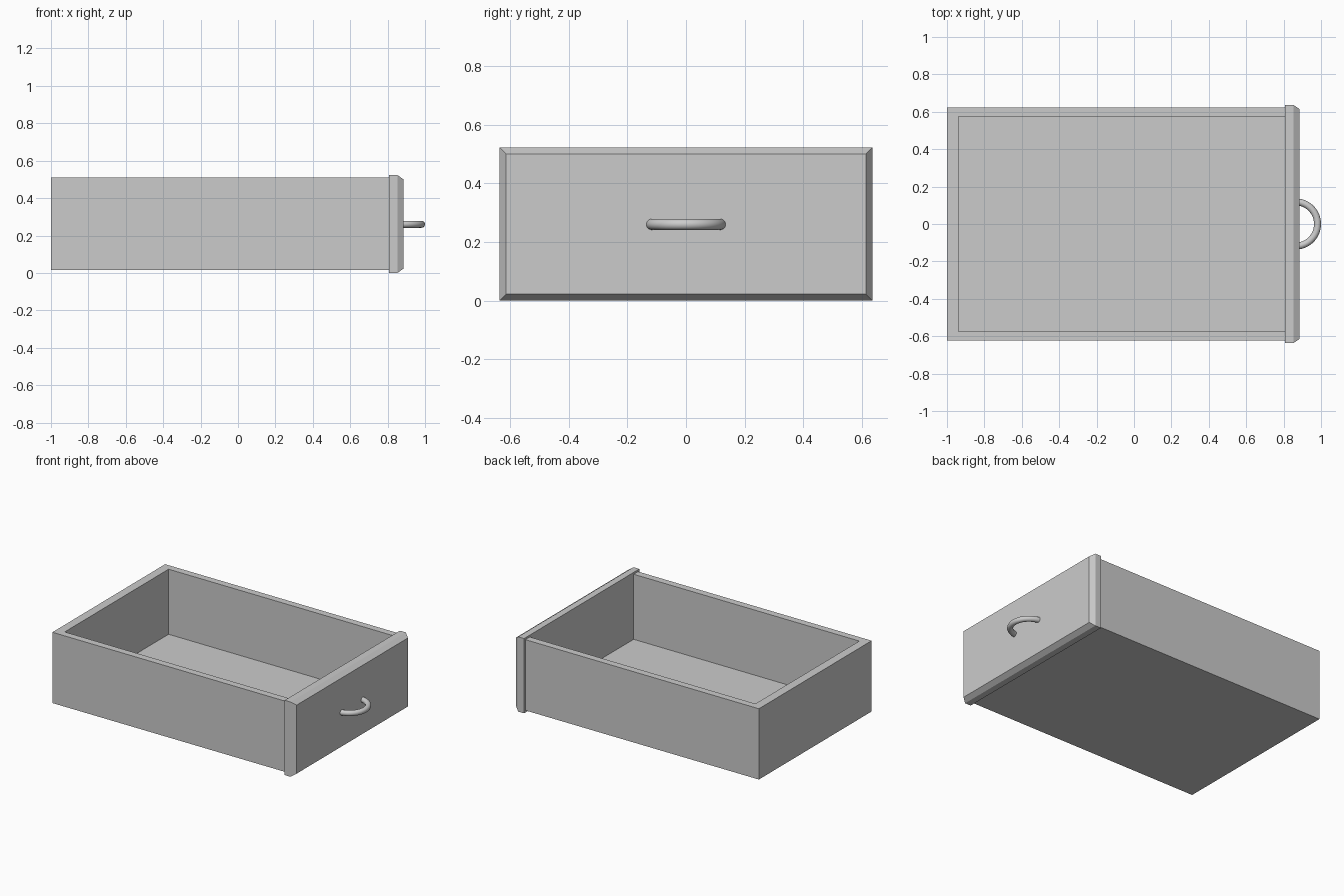
import bpy, bmesh, math
from mathutils import Matrix, Vector

if "Cube" in bpy.data.objects:
    bpy.data.objects.remove(bpy.data.objects["Cube"])


def new_object(name, bm):
    bmesh.ops.recalc_face_normals(bm, faces=bm.faces)
    mesh = bpy.data.meshes.new(name)
    bm.to_mesh(mesh)
    bm.free()
    obj = bpy.data.objects.new(name, mesh)
    bpy.context.collection.objects.link(obj)
    return obj


def box(lo, hi):
    bm = bmesh.new()
    bmesh.ops.create_cube(bm, size=1)
    lo, hi = Vector(lo), Vector(hi)
    for v in bm.verts:
        v.co = Vector(lo[i] + (v.co[i] + 0.5) * (hi[i] - lo[i]) for i in range(3))
    return bm


def face_towards(bm, axis):
    bm.normal_update()
    return max(bm.faces, key=lambda f: f.normal.dot(Vector(axis)))


# Tray: hollowed box whose front end is let into the front panel
bm = box((-1, -0.623, 0.015), (0.835, 0.623, 0.51))
rim = face_towards(bm, (0, 0, 1))
bmesh.ops.inset_region(bm, faces=[rim], thickness=0.02)
for v in rim.verts:
    v.co.x = 0.82 if v.co.x > 0 else -0.939
    v.co.y = math.copysign(0.574, v.co.y)
floor = bmesh.ops.extrude_face_region(bm, geom=[rim])["geom"]
for v in floor:
    if isinstance(v, bmesh.types.BMVert):
        v.co.z = 0.055
if rim.is_valid:
    bmesh.ops.delete(bm, geom=[rim], context='FACES_ONLY')
new_object("drawer_tray", bm)

# Front panel: slab with a chamfered border on its outer face
bm = box((0.807, -0.637, 0), (0.852, 0.637, 0.523))
front = face_towards(bm, (1, 0, 0))
bmesh.ops.inset_region(bm, faces=[front], thickness=0.031)
for v in front.verts:
    v.co.x = 0.884
new_object("front_panel", bm)

# Handle: half ring of round bar, its ends sunk in the panel
bm = bmesh.new()
ring = bmesh.ops.create_circle(
    bm, cap_ends=False, radius=0.0187, segments=20,
    matrix=Matrix.Translation((0.863, -0.1183, 0.26)) @ Matrix.Rotation(math.pi / 2, 4, 'Y'))
bmesh.ops.spin(bm, geom=ring["verts"] + bm.edges[:], cent=(0.863, 0, 0.26),
               axis=(0, 0, 1), angle=math.pi, steps=32)
bmesh.ops.holes_fill(bm, edges=[e for e in bm.edges if e.is_boundary])
handle = new_object("handle", bm)
bpy.context.view_layer.objects.active = handle
handle.select_set(True)
bpy.ops.object.shade_smooth_by_angle(angle=math.radians(40))
